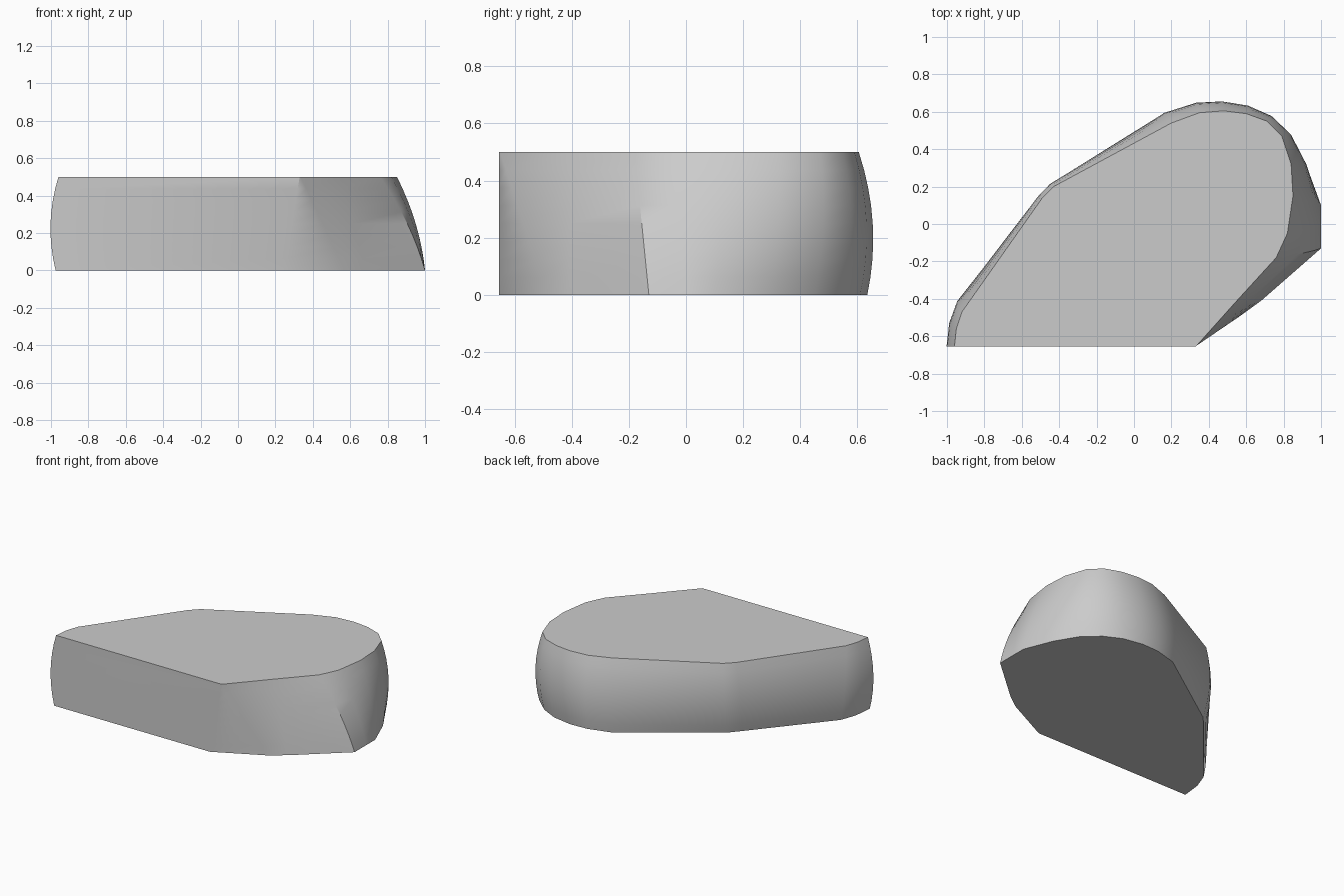
import bpy, bmesh, math
from mathutils import Vector

cube = bpy.data.objects.get("Cube")
if cube:
    bpy.data.objects.remove(cube, do_unlink=True)

HEIGHT = 0.5
RINGS = 8

# matching outlines of the upper and lower faces, running from the front corner round the back
top = [(.33, -.655), (.335, -.65), (.55, -.41), (.76, -.18), (.82, -.05), (.85, .15),
       (.84, .32), (.79, .47), (.71, .55), (.6, .59), (.48, .605), (.35, .595),
       (.2, .54), (-.43, .2), (-.49, .14), (-.92, -.47), (-.95, -.56), (-.96, -.655)]
base = [(.24, -.655), (.57, -.49), (.68, -.41), (1, -.13), (1, 0), (1, .1),
        (.92, .3), (.83, .45), (.72, .55), (.6, .61), (.46, .635), (.33, .63),
        (.17, .585), (-.43, .17), (-.5, .09), (-.92, -.41), (-.96, -.52), (-.975, -.655)]
count = len(top)


def bulge(i):
    """Outward swelling of the side wall at outline point i."""
    if i < 3:
        return Vector((0, 0))
    if i == count - 1:
        return Vector((-.035, 0))
    if i < 6:
        return Vector((.025, 0))
    along = Vector(base[i + 1]) - Vector(base[i - 1])
    return Vector((along.y, -along.x)).normalized() * .034


# loft the wall between the outlines and cap it
bm = bmesh.new()
rings = []
for r in range(RINGS + 1):
    t = r / RINGS
    ring = []
    for i in range(count):
        p = Vector(base[i]).lerp(Vector(top[i]), t) + bulge(i) * 4 * t * (1 - t)
        ring.append(bm.verts.new((p.x, p.y, HEIGHT * t)))
    rings.append(ring)
for low, high in zip(rings, rings[1:]):
    for i in range(count):
        j = (i + 1) % count
        bm.faces.new((low[i], low[j], high[j], high[i]))
bm.faces.new(rings[-1])
bm.faces.new(rings[0][::-1])
bmesh.ops.recalc_face_normals(bm, faces=bm.faces)

mesh = bpy.data.meshes.new("tapered_block")
bm.to_mesh(mesh)
bm.free()
block = bpy.data.objects.new("tapered_block", mesh)
bpy.context.collection.objects.link(block)

# plain grey finish
grey = bpy.data.materials.new("plain_grey")
grey.use_nodes = True
colour = (.6, .6, .6, 1)
grey.diffuse_color = colour
grey.node_tree.nodes["Principled BSDF"].inputs["Base Color"].default_value = colour
mesh.materials.append(grey)

bpy.ops.object.select_all(action="DESELECT")
block.select_set(True)
bpy.context.view_layer.objects.active = block
bpy.ops.object.shade_smooth_by_angle(angle=math.radians(30))
